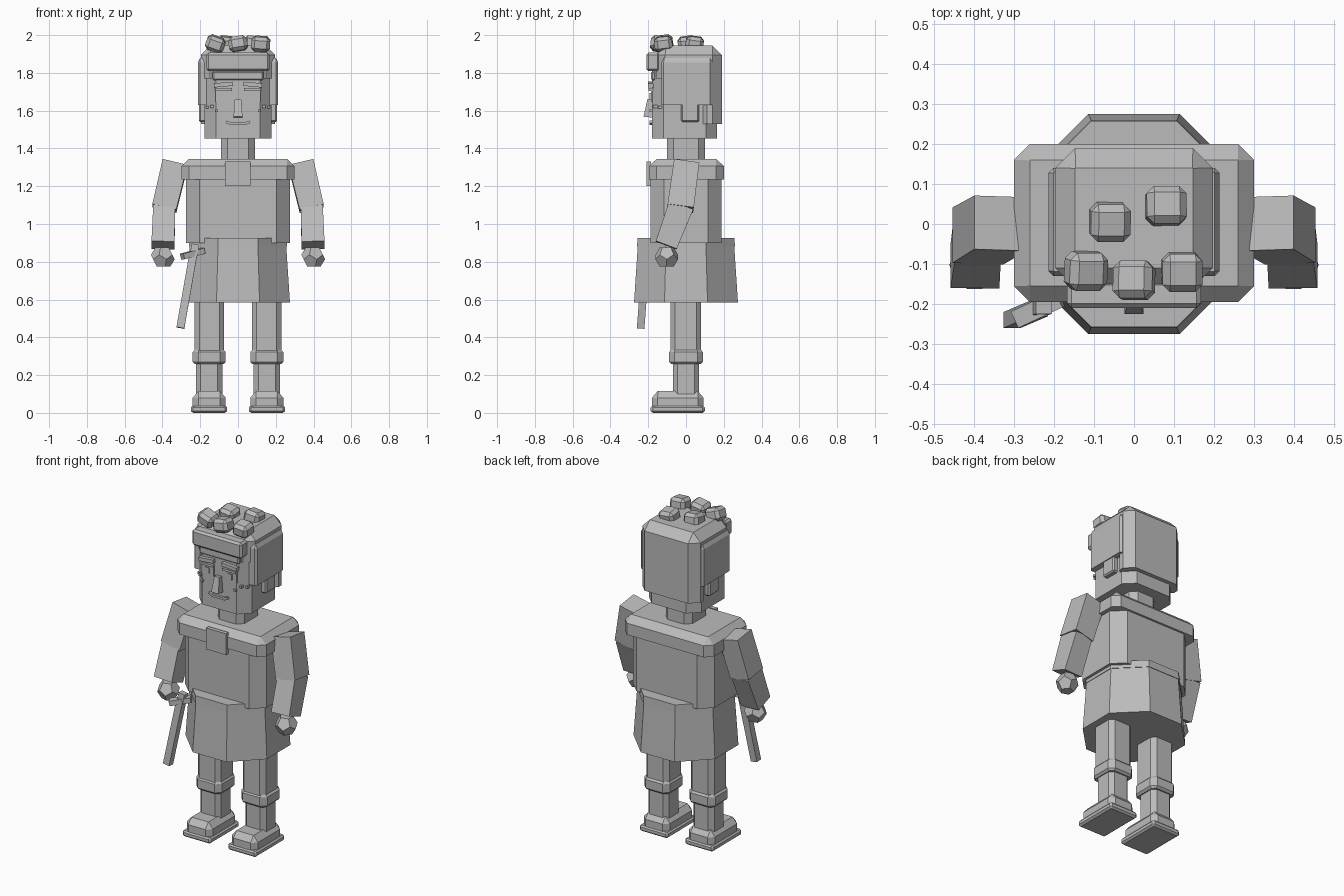
import bpy, bmesh, math
from mathutils import Vector, Matrix, Euler

old = bpy.data.objects.get("Cube")
if old:
    bpy.data.objects.remove(old)

grey = bpy.data.materials.new("plain grey")
grey.use_nodes = True
tone = (0.5, 0.5, 0.5, 1)
grey.diffuse_color = tone
grey.node_tree.nodes["Principled BSDF"].inputs["Base Color"].default_value = tone


def finish(name, bm):
    bmesh.ops.remove_doubles(bm, verts=bm.verts, dist=0.0005)
    bmesh.ops.recalc_face_normals(bm, faces=bm.faces)
    mesh = bpy.data.meshes.new(name)
    bm.to_mesh(mesh)
    bm.free()
    mesh.materials.append(grey)
    obj = bpy.data.objects.new(name, mesh)
    bpy.context.collection.objects.link(obj)
    return obj


def skin(bm, rings):
    for a, b in zip(rings, rings[1:]):
        n = len(a)
        for i in range(n):
            bm.faces.new((a[i], a[(i + 1) % n], b[(i + 1) % n], b[i]))
    bm.faces.new(rings[0][::-1])
    bm.faces.new(rings[-1])


def prism(name, x, y, chamfer, levels):
    """Upright block with cut corners; levels are (height, inset) pairs."""
    bm = bmesh.new()
    rings = []
    cx, cy = sum(x) / 2, sum(y) / 2
    for z, inset in levels:
        hx, hy = (x[1] - x[0]) / 2 - inset, (y[1] - y[0]) / 2 - inset
        c = max(chamfer - inset, 0.001)
        pts = [(hx, hy - c), (hx - c, hy), (c - hx, hy), (-hx, hy - c),
               (-hx, c - hy), (c - hx, -hy), (hx - c, -hy), (hx, c - hy)]
        rings.append([bm.verts.new((cx + px, cy + py, z)) for px, py in pts])
    skin(bm, rings)
    return finish(name, bm)


def block(name, center, size, rot=(0, 0, 0), bevel=0):
    bm = bmesh.new()
    bmesh.ops.create_cube(bm, size=1)
    bmesh.ops.scale(bm, vec=size, verts=bm.verts)
    if bevel:
        bmesh.ops.bevel(bm, geom=bm.edges[:], offset=bevel, segments=1, affect='EDGES')
    turn = Euler([math.radians(a) for a in rot]).to_matrix().to_4x4()
    bm.transform(Matrix.Translation(center) @ turn)
    return finish(name, bm)


def limb(name, start, end, size_a, size_b):
    """Tapered four-sided bar between two points."""
    a, b = Vector(start), Vector(end)
    axis = (b - a).normalized()
    side = (Vector((1, 0, 0)) - axis * axis.x).normalized()
    depth = axis.cross(side)
    bm = bmesh.new()
    rings = [[bm.verts.new(p + side * sx * w / 2 + depth * sy * d / 2)
              for sx, sy in ((1, 1), (-1, 1), (-1, -1), (1, -1))]
             for p, (w, d) in ((a, size_a), (b, size_b))]
    skin(bm, rings)
    return finish(name, bm)


def octagon(name, z0, z1, r0, r1):
    """Eight-sided frustum, sized across its flats."""
    k = 1 / math.cos(math.pi / 8)
    bm = bmesh.new()
    bmesh.ops.create_cone(bm, cap_ends=True, segments=8, radius1=r0 * k, radius2=r1 * k, depth=z1 - z0,
                          matrix=Matrix.Translation((0, 0, (z0 + z1) / 2)) @ Matrix.Rotation(math.pi / 8, 4, 'Z'))
    return finish(name, bm)


def fist(name, center, radius):
    """Twelve-sided ball."""
    bm = bmesh.new()
    bmesh.ops.create_icosphere(bm, subdivisions=1, radius=1)
    points = [f.calc_center_median().normalized() * radius for f in bm.faces]
    bm.clear()
    for p in points:
        bm.verts.new(p + Vector(center))
    bmesh.ops.convex_hull(bm, input=bm.verts)
    bmesh.ops.dissolve_limit(bm, angle_limit=0.1, verts=bm.verts, edges=bm.edges)
    return finish(name, bm)


for side, s in (("left", 1), ("right", -1)):
    def span(a, b):
        return sorted((s * a, s * b))

    # Legs and shoes
    prism(side + "_sole", span(0.057, 0.25), (-0.187, 0.1), 0.012,
          [(0, 0.012), (0.01, 0), (0.028, 0), (0.037, 0.008)])
    prism(side + "_shoe", span(0.065, 0.24), (-0.18, 0.093), 0.03,
          [(0.03, 0), (0.08, 0), (0.115, 0.03)])
    prism(side + "_shin", span(0.083, 0.223), (-0.07, 0.07), 0.025, [(0.1, 0), (0.28, 0)])
    prism(side + "_cuff", span(0.065, 0.24), (-0.09, 0.09), 0.03,
          [(0.258, 0.012), (0.27, 0), (0.322, 0), (0.335, 0.012)])
    prism(side + "_thigh", span(0.073, 0.23), (-0.083, 0.08), 0.025, [(0.3, 0), (0.7, 0)])
    # Arms
    limb(side + "_upper_arm", (s * 0.333, 0.002, 1.32), (s * 0.39, -0.03, 1.083), (0.135, 0.135), (0.13, 0.14))
    limb(side + "_forearm", (s * 0.39, -0.025, 1.1), (s * 0.397, -0.105, 0.888), (0.115, 0.135), (0.122, 0.118))
    fist(side + "_hand", (s * 0.398, -0.102, 0.825), 0.064)
    # Side hair and ears
    prism(side + "_side_hair", span(0.15, 0.213), (-0.13, 0.14), 0.012,
          [(1.63, 0), (1.855, 0), (1.878, 0.012)])
    block(side + "_ear", (s * 0.187, 0.022, 1.6), (0.04, 0.095, 0.12), bevel=0.008)
    # Eyes, brows and freckles
    block(side + "_eye", (s * 0.077, -0.18, 1.675), (0.085, 0.012, 0.06))
    block(side + "_pupil", (s * 0.077, -0.185, 1.675), (0.03, 0.014, 0.035))
    block(side + "_eyelid", (s * 0.077, -0.185, 1.712), (0.09, 0.026, 0.014))
    block(side + "_brow", (s * 0.078, -0.186, 1.738), (0.1, 0.03, 0.022), rot=(0, s * 5, 0))
    for i, (fx, fz) in enumerate(((0.112, 1.6), (0.138, 1.622), (0.163, 1.618))):
        fy = -0.18 + max(fx - 0.12, 0)
        block(f"{side}_freckle_{i}", (s * fx, fy, fz), (0.014, 0.024, 0.014))

# Skirt and belt
octagon("skirt", 0.585, 0.89, 0.275, 0.255)
octagon("belt", 0.88, 0.925, 0.259, 0.257)

# Torso, shoulders, collar badge and neck
prism("torso", (-0.275, 0.275), (-0.187, 0.187), 0.07, [(0.9, 0), (1.26, 0)])
prism("shoulder_yoke", (-0.3, 0.3), (-0.195, 0.2), 0.04, [(1.235, 0), (1.306, 0), (1.345, 0.04)])
block("chest_badge", (-0.002, -0.198, 1.266), (0.135, 0.024, 0.13))
prism("neck", (-0.09, 0.09), (-0.1, 0.1), 0.035, [(1.32, 0), (1.48, 0)])

# Head, nose and mouth
prism("head", (-0.177, 0.177), (-0.18, 0.165), 0.06, [(1.452, 0), (1.85, 0)])
limb("nose", (0, -0.185, 1.658), (0, -0.195, 1.565), (0.034, 0.04), (0.048, 0.06))
block("mouth", (0, -0.183, 1.53), (0.09, 0.022, 0.014))
for s in (-1, 1):
    block("mouth_corner", (s * 0.053, -0.183, 1.537), (0.022, 0.022, 0.014), rot=(0, -s * 20, 0))

# Hair cap, back hair and fringe
prism("hair_cap", (-0.197, 0.197), (-0.16, 0.19), 0.05, [(1.77, 0), (1.895, 0), (1.945, 0.05)])
prism("back_hair", (-0.197, 0.197), (0.06, 0.19), 0.05, [(1.53, 0), (1.8, 0)])
block("hairline", (0, -0.172, 1.785), (0.27, 0.026, 0.05), bevel=0.008)
block("fringe", (0, -0.175, 1.858), (0.335, 0.07, 0.098), bevel=0.012)

# Curls on top of the head
curls = [(-0.06, 0.005, 8, 6), (0.08, 0.045, -8, 5), (-0.12, -0.117, 8, 20),
         (0, -0.14, -6, -10), (0.12, -0.12, 7, 4)]
for i, (x, y, tip, roll) in enumerate(curls):
    block(f"curl_{i}", (x, y, 1.954), (0.1, 0.095, 0.078), rot=(tip, roll, 0), bevel=0.018)

# Wooden sword at the right hip
limb("sword_blade", (-0.235, -0.21, 0.85), (-0.305, -0.24, 0.45), (0.042, 0.04), (0.042, 0.04))
limb("sword_grip", (-0.225, -0.207, 0.892), (-0.235, -0.21, 0.84), (0.04, 0.035), (0.04, 0.035))
block("sword_guard", (-0.24, -0.212, 0.843), (0.125, 0.045, 0.03), rot=(0, -14, 25))
